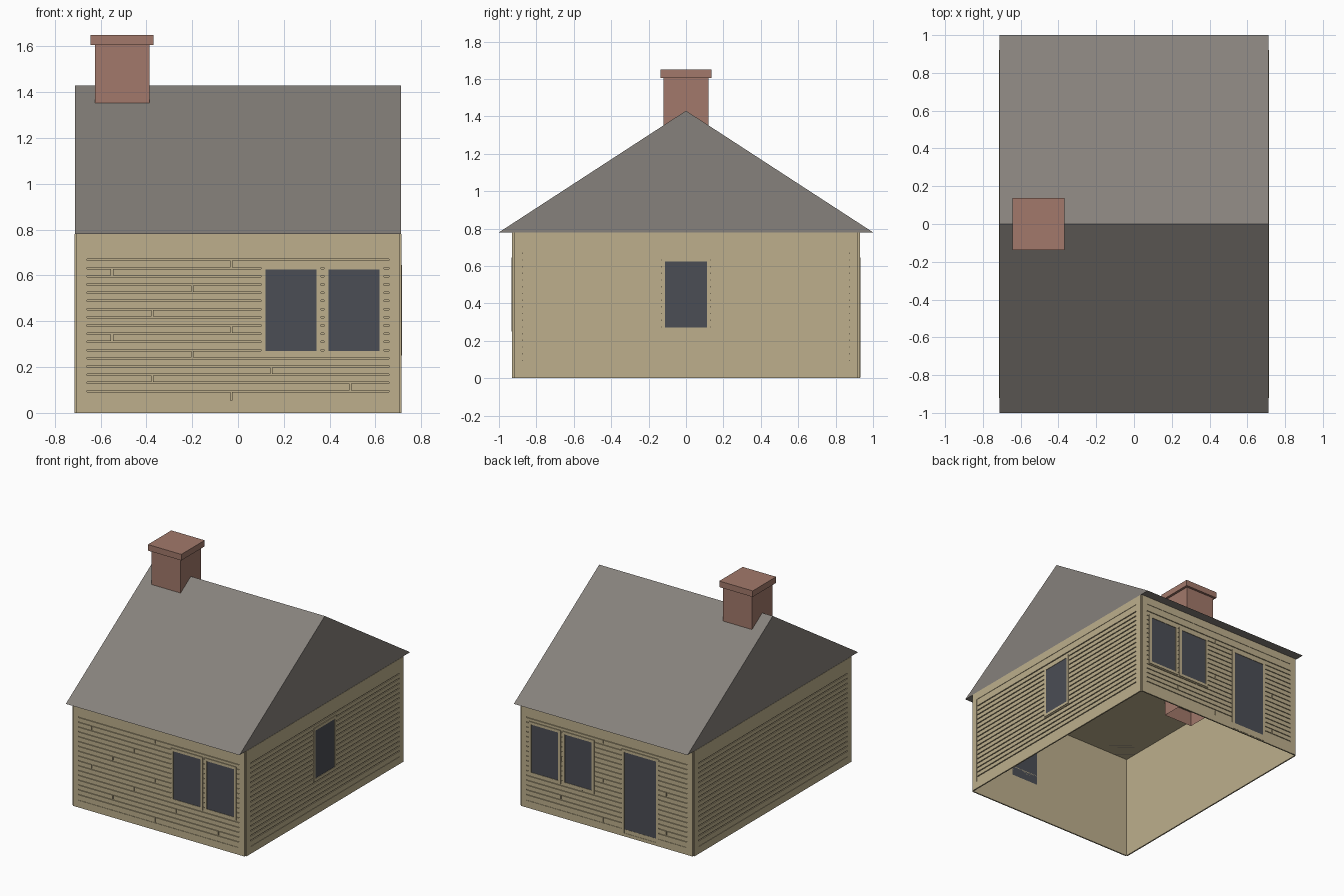
import bpy
import bmesh
from math import pi
from mathutils import Matrix, Vector

if "Cube" in bpy.data.objects:
    bpy.data.objects.remove(bpy.data.objects["Cube"])


def material(name, color):
    mat = bpy.data.materials.new(name)
    mat.use_nodes = True
    mat.diffuse_color = (*color, 1)
    mat.node_tree.nodes["Principled BSDF"].inputs["Base Color"].default_value = (*color, 1)
    return mat


TAN = material("tan_siding", (0.51, 0.43, 0.265))
GREY = material("grey_roof", (0.24, 0.22, 0.20))
BRICK = material("brick_red", (0.36, 0.19, 0.145))
GLASS = material("dark_glass", (0.07, 0.075, 0.09))


def add_box(bm, low, high):
    low, high = Vector(low), Vector(high)
    size = Matrix.Diagonal((*(high - low), 1))
    bmesh.ops.create_cube(bm, size=1, matrix=Matrix.Translation((low + high) / 2) @ size)


def finish(name, bm, mat, turn=0.0):
    bm.transform(Matrix.Rotation(turn, 4, "Z"))
    mesh = bpy.data.meshes.new(name)
    bm.to_mesh(mesh)
    bm.free()
    mesh.materials.append(mat)
    obj = bpy.data.objects.new(name, mesh)
    bpy.context.collection.objects.link(obj)
    return obj


def boxes(name, mat, spans, turn=0.0, open_bottom=False):
    bm = bmesh.new()
    for low, high in spans:
        add_box(bm, low, high)
    if open_bottom:
        bm.normal_update()
        down = [f for f in bm.faces if f.normal.z < -0.9]
        bmesh.ops.delete(bm, geom=down, context="FACES")
    return finish(name, bm, mat, turn)


# House dimensions
HX, HY, EAVE, RIDGE = 0.704, 0.92, 0.78, 1.43
TRIM, PITCH, GAP = 0.045, 0.0358, 0.007
SILL, LINTEL = 0.053, 0.722
TOP_LINE = 0.668
ROWS = 18
JOINTS = [-0.03, -0.55, 0.32, -0.2, None, 0.145, -0.375, 0.49]


def border(half, dist, depth, z0, z1, width, centre=0.0):
    """Four boards around a rectangle on a wall that faces -y."""
    a, b = centre - half, centre + half
    near, far = -dist - depth, -dist
    return [((a, near, z0), (a + width, far, z1)),
            ((b - width, near, z0), (b, far, z1)),
            ((a + width, near, z0), (b - width, far, z0 + width)),
            ((a + width, near, z1 - width), (b - width, far, z1))]


def planks(half, dist, joints):
    """Rows of boards with narrow grooves and staggered end joints."""
    spans = []
    for row in range(ROWS):
        top = LINTEL if row == 0 else TOP_LINE - (row - 1) * PITCH - GAP / 2
        low = SILL if row == ROWS - 1 else TOP_LINE - row * PITCH + GAP / 2
        cut = JOINTS[(row - 1) % len(JOINTS)] if joints and row else None
        ends = [(-half, half)]
        if cut is not None:
            ends = [(-half, cut - GAP / 2), (cut + GAP / 2, half)]
        spans += [((a, -dist - 0.007, low), (b, -dist, top)) for a, b in ends]
    return spans


def wall(side, half, dist, turn, openings=(), joints=False):
    # Corner boards, base board and top board
    frame = border(half, dist, 0.01, 0, EAVE, TRIM)
    frame[2] = ((-half + TRIM, -dist - 0.01, 0), (half - TRIM, -dist, SILL))
    frame[3] = ((-half + TRIM, -dist - 0.01, LINTEL), (half - TRIM, -dist, EAVE))
    boxes(side + "_wall_trim", TAN, frame, turn)
    boxes(side + "_wall_planks", TAN, planks(half - TRIM, dist, joints), turn)
    # Windows and doors
    for name, centre, width, z0, z1 in openings:
        h = width / 2
        boxes(f"{side}_{name}_casing", TAN,
              border(h, dist, 0.012, z0, z1, 0.02, centre), turn)
        boxes(f"{side}_{name}_pane", GLASS,
              [((centre - h + 0.02, -dist - 0.009, z0 + 0.02),
                (centre + h - 0.02, -dist, z1 - 0.02))], turn)


# Hollow body with a ceiling and no floor
boxes("house_body", TAN, [((-HX, -HY, 0), (HX, HY, EAVE))], open_bottom=True)

# Four clad walls
wall("front", HX, HY, 0, [("right_window", 0.232, 0.262, 0.25, 0.645),
                          ("left_window", 0.507, 0.262, 0.25, 0.645)], True)
wall("left", HY, HX, pi / 2, [("window", 0, 0.264, 0.25, 0.645)])
wall("back", HX, HY, pi, [("right_window", -0.232, 0.262, 0.25, 0.645),
                          ("left_window", -0.507, 0.262, 0.25, 0.645),
                          ("door", 0.275, 0.3, 0.005, 0.645)], True)
wall("right", HY, HX, -pi / 2)

# Gable roof: a triangle swept along x
bm = bmesh.new()
profile = [(-1, EAVE), (1, EAVE), (0, RIDGE)]
gable = bm.faces.new([bm.verts.new((-0.712, y, z)) for y, z in profile])
sweep = bmesh.ops.extrude_face_region(bm, geom=[gable])["geom"]
bmesh.ops.translate(bm, vec=(1.424, 0, 0),
                    verts=[v for v in sweep if isinstance(v, bmesh.types.BMVert)])
bmesh.ops.recalc_face_normals(bm, faces=bm.faces[:])
finish("gable_roof", bm, GREY)

# Chimney
boxes("chimney_shaft", BRICK, [((-0.625, -0.12, 0.67), (-0.387, 0.12, 1.605))], open_bottom=True)
boxes("chimney_cap", BRICK, [((-0.643, -0.137, 1.605), (-0.369, 0.137, 1.65))])
